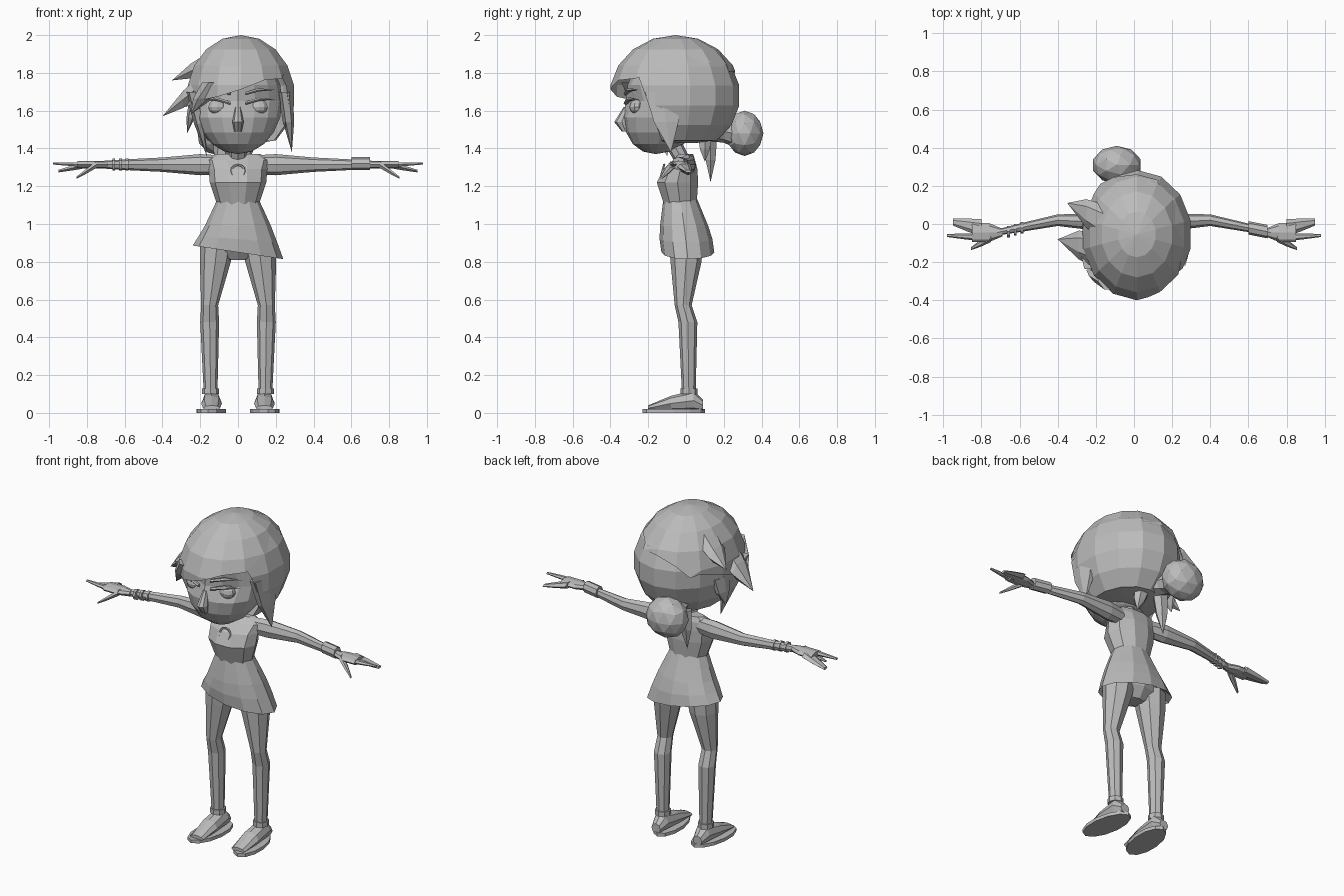
import bpy, bmesh
from math import cos, sin, atan2, tau
from mathutils import Vector, Matrix

if "Cube" in bpy.data.objects:
    bpy.data.objects.remove(bpy.data.objects["Cube"])

colour = (.5, .5, .5, 1)
grey = bpy.data.materials.new("plain_grey")
grey.use_nodes = True
grey.diffuse_color = colour
grey.node_tree.nodes["Principled BSDF"].inputs["Base Color"].default_value = colour


def finish(name, bm):
    """Turn a bmesh into a named, flat shaded object."""
    bmesh.ops.remove_doubles(bm, verts=bm.verts, dist=.001)
    bmesh.ops.recalc_face_normals(bm, faces=bm.faces)
    mesh = bpy.data.meshes.new(name)
    bm.to_mesh(mesh)
    bm.free()
    mesh.materials.append(grey)
    part = bpy.data.objects.new(name, mesh)
    bpy.context.scene.collection.objects.link(part)


def loft(name, rings, axis="Z", side=1, sides=8, rule=None):
    """Skin ellipses (centre x, y, z, two radii) that lie across one axis."""
    bm = bmesh.new()
    loops = []
    for x, y, z, first, second in rings:
        loop = []
        for k in range(sides):
            u = first * cos(tau * k / sides)
            v = second * sin(tau * k / sides)
            offset = {"X": (0, u, v), "Y": (u, 0, v), "Z": (u, v, 0)}[axis]
            point = Vector((x, y, z)) + Vector(offset)
            if rule:
                rule(point)
            point.x *= side
            loop.append(bm.verts.new(point))
        loops.append(loop)
    for lower, upper in zip(loops, loops[1:]):
        for k in range(sides):
            bm.faces.new((lower[k - 1], lower[k], upper[k], upper[k - 1]))
    bm.faces.new(loops[0])
    bm.faces.new(loops[-1])
    finish(name, bm)


def taper(name, start, tip, width, depth, axis="Z", side=1, end=0):
    """A slightly bulging lock or finger that narrows from start to tip."""
    start, tip = Vector(start), Vector(tip)
    rings = []
    for t, scale in ((0, 1), (.5, .75), (1, end)):
        rings.append((*start.lerp(tip, t), width * scale, depth * scale))
    loft(name, rings, axis, side, sides=6)


def ball(center, radii, segments=14, rings=9):
    bm = bmesh.new()
    matrix = Matrix.Translation(center) @ Matrix.Diagonal((*radii, 1))
    bmesh.ops.create_uvsphere(bm, u_segments=segments, v_segments=rings, radius=1, matrix=matrix)
    return bm


def trim(bm, point, normal):
    """Remove everything behind a plane."""
    geometry = bm.verts[:] + bm.edges[:] + bm.faces[:]
    bmesh.ops.bisect_plane(bm, geom=geometry, plane_co=point, plane_no=normal, clear_inner=True)


# Head: an egg whose jaw leans forward, with pressed-in eye sockets
head_z, eye_z = 1.65, 1.62
bm = ball((0, -.09, head_z), (.235, .23, .28), segments=16, rings=10)
for vert in bm.verts:
    x, y, z = vert.co
    vert.co.y -= max(0, head_z - z) / 4
    if abs(z - eye_z) < .04 and .06 < abs(x) < .18 and y < -.2:
        vert.co.y += .03
finish("head", bm)

# Nose: narrow bridge, rounded tip
loft("nose", [(0, -.31, eye_z, .015, .02), (0, -.34, 1.54, .03, .04), (0, -.32, 1.49, .02, .02)])

for side, tag in ((1, "left"), (-1, "right")):
    finish(tag + "_eye", ball((side * .11, -.26, eye_z), (.05, .04, .04), segments=10, rings=6))
    for label, rise in (("_eyelid", .04), ("_eyebrow", .09)):
        z = eye_z + rise
        loft(tag + label, [(.04, -.32, z - .02, .01, .01), (.11, -.3, z, .02, .01),
                           (.2, -.25, z, 0, 0)], "X", side, sides=6)

# Back mass of the hair, open around the face and flat underneath
hair_z = 1.68
bm = ball((.02, -.055, hair_z), (.288, .342, .31))
trim(bm, point=(0, -.24, 1.75), normal=(0, 1, .36))
for vert in bm.verts:
    vert.co.z = max(vert.co.z, 1.43)
finish("hair_back", bm)

# Swept top layer with a ragged lower edge
bm = ball((.015, -.055, hair_z), (.292, .35, .32))
trim(bm, point=(0, 0, 1.765), normal=(-.35, -.145, 1))
edge = [vert for vert in bm.verts if vert.is_boundary]
edge.sort(key=lambda vert: atan2(vert.co.y, vert.co.x))
for vert in edge[::3]:
    if vert.co.y > -.3:
        vert.co += Vector((vert.co.x / 20, vert.co.y / 20, -.035))
finish("hair_top", bm)

# Loose locks of hair
taper("upper_tuft", (-.15, 0, 1.86), (-.35, .11, 1.76), .1, .06, "X")
taper("side_tuft", (-.18, -.14, 1.75), (-.4, -.08, 1.57), .1, .07, "X")
taper("fringe_lock", (-.12, -.3, 1.75), (-.25, -.24, 1.58), .07, .05)
taper("left_lock", (.25, -.13, 1.7), (.285, -.08, 1.38), .04, .1)
taper("right_lock", (-.24, -.15, 1.7), (-.165, -.1, 1.36), .04, .1)
taper("right_outer_lock", (-.23, 0, 1.65), (-.27, 0, 1.48), .03, .08)
taper("nape_lock", (-.08, .13, 1.46), (-.1, .13, 1.22), .05, .04)
taper("short_nape_lock", (.03, .1, 1.46), (.06, .1, 1.33), .05, .04)

# Bun and its tie
bm = bmesh.new()
bmesh.ops.create_icosphere(bm, subdivisions=2, radius=1, matrix=Matrix.Translation((-.09, .31, 1.48))
                           @ Matrix.Diagonal((.13, .1, .12, 1)))
bmesh.ops.dissolve_limit(bm, angle_limit=.25, verts=bm.verts, edges=bm.edges)
finish("hair_bun", bm)
loft("bun_tie", [(-.03, .12, 1.52, .09, .08), (-.06, .2, 1.49, .07, .06), (-.08, .25, 1.48, .08, .07)], "Y")

# Neck and torso, from waist over bust to shoulders
loft("neck", [(0, -.01, 1.32, .05, .045), (0, -.09, 1.47, .045, .05)])
loft("torso", [(0, -.03, 1.1, .11, .09), (0, -.045, 1.22, .15, .115), (0, -.03, 1.29, .155, .095),
               (0, -.01, 1.34, .17, .06), (0, 0, 1.37, .12, .04)], sides=10)

# Ring pendant on the chest
bpy.ops.mesh.primitive_torus_add(major_segments=12, minor_segments=5, major_radius=.035, minor_radius=.006,
                                 location=(0, -.125, 1.28), rotation=(1.3, 0, 0))
pendant = bpy.context.object
pendant.name = "pendant"
pendant.data.materials.append(grey)


# Flared skirt whose hem slants down to the left
def slant(point):
    if point.z < 1:
        point.z -= point.x * (1 - point.z)


flare = []
for step in range(5):
    t = step / 4
    flare.append((0, t / 25 - .03, 1.13 - .28 * t, .11 + .13 * t, .09 + .05 * min(1, t * 1.5)))
hem_inside = (0, 0, .9, .2, .11)
loft("skirt", flare + [hem_inside], sides=12, rule=slant)
loft("hips", [(0, 0, 1, .14, .1), (0, 0, .87, .17, .09), (0, 0, .81, .05, .05)])


# The sole turns its toe outward
def toe_out(point):
    point.x -= point.y / 10


arm_z = 1.314
for side, tag in ((1, "left"), (-1, "right")):
    # Leg: thigh, knee, calf, ankle
    leg = [(.11, 0, .9, .09), (.12, 0, .8, .082), (.15, -.015, .57, .045), (.15, .01, .48, .05),
           (.145, .015, .1, .036)]
    loft(tag + "_leg", [(*ring, ring[-1]) for ring in leg], "Z", side)

    # Shoe resting on its sole, with an ankle cuff
    shoe = [(.09, .03, .03), (.04, .048, .055), (-.08, .055, .04), (-.2, .045, .015)]
    loft(tag + "_shoe", [(.14, y, height + .01, width, height) for y, width, height in shoe], "Y", side)
    loft(tag + "_sole", [(.135, -.065, z, .078, .165) for z in (0, .02)], "Z", side, sides=12, rule=toe_out)
    loft(tag + "_ankle_cuff", [(.145, .015, z, .045, .045) for z in (.1, .13)], "Z", side)

    # Arm from shoulder to wrist
    arm = [(.1, 0, .05), (.2, .01, .056), (.4, .02, .038), (.6, -.02, .028), (.72, -.045, .02)]
    loft(tag + "_arm", [(x, y, arm_z, radius * .8, radius) for x, y, radius in arm], "X", side)

    # Hand: palm, index finger, joined fingers and thumb
    palm = [(.69, .02), (.76, .05), (.85, .05)]
    loft(tag + "_palm", [(x, -.045, arm_z, width, .02) for x, width in palm], "X", side)
    taper(tag + "_index_finger", (.8, -.07, arm_z), (.98, -.06, 1.32), .02, .015, "X", side, end=.4)
    taper(tag + "_fingers", (.8, -.02, arm_z), (.95, .01, 1.28), .045, .02, "X", side, end=.4)
    taper(tag + "_thumb", (.75, -.07, arm_z), (.855, -.13, 1.245), .025, .02, "X", side, end=.3)

# Bracelet on the left wrist, thin bands on the right
loft("bracelet", [(.6, -.02, 1.32, .035, .035), (.7, -.04, 1.32, .035, .035)], "X")
for index in range(3):
    x = .58 + index * .035
    loft("wrist_band", [(x + shift, -.02 - index / 100, arm_z, .03, .032) for shift in (0, .015)], "X", side=-1)
